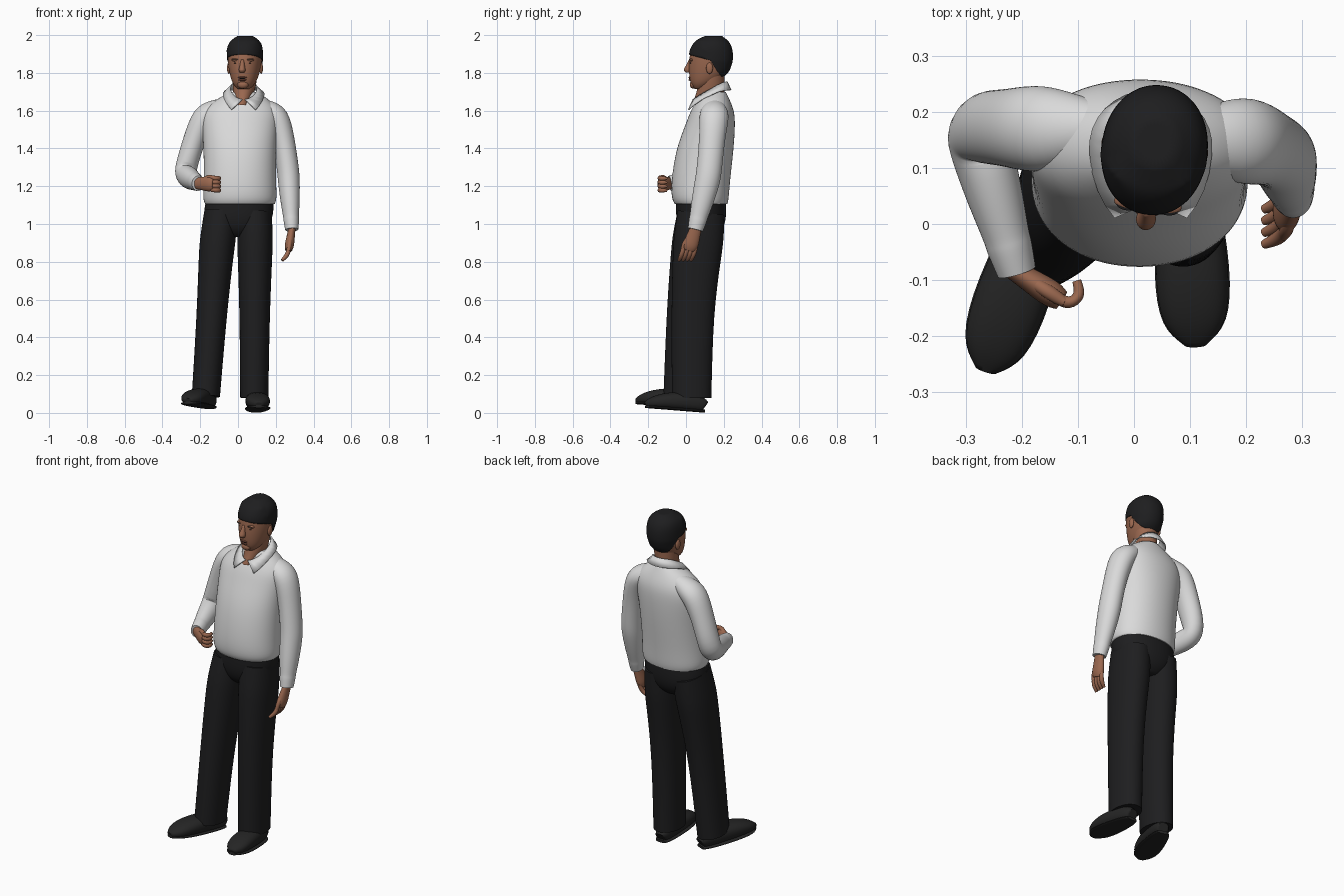
import bpy, bmesh
from math import sin, cos, pi, radians
from mathutils import Vector, Quaternion

cube = bpy.data.objects.get("Cube")
if cube:
    bpy.data.objects.remove(cube, do_unlink=True)

ACROSS, BACK, UP = Vector((1, 0, 0)), Vector((0, 1, 0)), Vector((0, 0, 1))


def material(name, red, green, blue):
    mat = bpy.data.materials.new(name)
    mat.use_nodes = True
    mat.diffuse_color = (red, green, blue, 1)
    mat.node_tree.nodes["Principled BSDF"].inputs["Base Color"].default_value = mat.diffuse_color
    return mat


SHIRT = material("shirt white", .7, .7, .7)
SKIN = material("brown skin", .33, .14, .08)
LIP = material("lip brown", .24, .09, .06)
HAIR = material("hair black", .013, .013, .014)
CLOTH = material("trouser black", .013, .013, .014)
LEATHER = material("shoe black", .018, .018, .018)


def finish(name, bm, mat, levels=2):
    bmesh.ops.recalc_face_normals(bm, faces=bm.faces)
    mesh = bpy.data.meshes.new(name)
    bm.to_mesh(mesh)
    bm.free()
    mesh.materials.append(mat)
    part = bpy.data.objects.new(name, mesh)
    bpy.context.collection.objects.link(part)
    bpy.ops.object.select_all(action="DESELECT")
    part.select_set(True)
    bpy.context.view_layer.objects.active = part
    bpy.ops.object.shade_smooth_by_angle(angle=radians(70))
    if levels:
        smooth = part.modifiers.new("smooth", "SUBSURF")
        smooth.levels = smooth.render_levels = levels
    return part


def loft_mesh(rings, sides=16, aim=None, power=2):
    """Rings are (centre, half width, half depth): level, or square to the path when aim is given."""
    bm = bmesh.new()
    crease = bm.edges.layers.float.new("crease_edge")
    centres = [Vector(ring[0]) for ring in rings]
    step = 2 * pi / sides
    swell = 3 / (2 + cos(step))  # makes up for what smoothing takes off
    loops = []
    for i, (centre, width, depth) in enumerate(rings):
        u, v = ACROSS, BACK
        if aim:
            ahead = centres[min(i + 1, len(rings) - 1)] - centres[max(i - 1, 0)]
            v = ahead.cross(aim).normalized()
            u = v.cross(ahead).normalized()
        loop = []
        for k in range(sides):
            c, s = cos(k * step), sin(k * step)
            size = swell * (abs(c) ** power + abs(s) ** power) ** (-1 / power)
            loop.append(bm.verts.new(centres[i] + u * c * size * width + v * s * size * depth))
        loops.append(loop)
    for low, high in zip(loops, loops[1:]):
        for k in range(sides):
            bm.faces.new((low[k - 1], low[k], high[k], high[k - 1]))
    for end in (loops[0], loops[-1]):
        for edge in bm.faces.new(end).edges:
            edge[crease] = 1
    return bm


def loft(name, mat, rings, **shape):
    return finish(name, loft_mesh(rings, **shape), mat)


def limb(name, mat, path, widths, flat=1.0, **shape):
    loft(name, mat, [(point, w, w * flat) for point, w in zip(path, widths)], **shape)


def ball(name, mat, place, size):
    bm = bmesh.new()
    bmesh.ops.create_uvsphere(bm, u_segments=16, v_segments=10, radius=1)
    for vert in bm.verts:
        vert.co = Vector(place) + vert.co * Vector(size)
    return finish(name, bm, mat, levels=0)


# Trousers
loft("hips", CLOTH, [((.01, .08, 1.13), .177, .13), ((0, .08, 1.03), .187, .134), ((0, .08, .96), .14, .11),
                     ((-.005, .08, .93), .06, .07)], power=2.3)
for name, hip, thigh, ankle in (
        ("left_leg", Vector((.09, .08, 1.06)), Vector((.09, .06, .85)), Vector((.086, .03, .08))),
        ("right_leg", Vector((-.09, .08, 1.06)), Vector((-.115, .05, .85)), Vector((-.17, -.015, .09)))):
    limb(name, CLOTH, [hip, hip.lerp(thigh, .6), thigh, thigh.lerp(ankle, .4) - BACK * .015, ankle],
         (.088, .094, .092, .079, .074), flat=1.4, aim=ACROSS, power=2.2)

# Shoes run from heel to toe over a thin sole
LAST = ((0, .03, .03), (.1, .05, .05), (.6, .068, .048), (.9, .058, .03), (1, .02, .015))
for name, heel, toe in (("left", Vector((.095, .1, .045)), Vector((.11, -.215, .07))),
                        ("right", Vector((-.145, .07, .064)), Vector((-.265, -.26, .09)))):
    loft(name + "_shoe", LEATHER, [(heel.lerp(toe, t) + UP * (h - .042), w, h) for t, w, h in LAST],
         aim=ACROSS, power=2.6)
    loft(name + "_sole", LEATHER, [(heel.lerp(toe, t) - UP * .036, w * 1.03, .008) for t, w, h in LAST],
         aim=ACROSS, power=3)

# Shirt body
loft("shirt_body", SHIRT,
     [((.01, .08, 1.105), .183, .138), ((.01, .075, 1.13), .195, .15), ((.01, .076, 1.22), .19, .155),
      ((.01, .1, 1.4), .19, .152), ((.01, .13, 1.53), .2, .13), ((.015, .14, 1.6), .2, .115),
      ((.025, .145, 1.66), .14, .085), ((.03, .145, 1.7), .07, .065)], sides=20, power=2.15)

# Folded collar, open at the front with two points
bm = bmesh.new()
rows = []
for i in range(-12, 13):
    row = []
    for gap, wide, front, back, high, drop, curve in ((6, .072, .105, .08, 1.755, .095, 1.5),
                                                      (36, .11, .16, .1, 1.71, .135, 2.6)):
        angle = radians(180 + i / 12 * (180 - gap))
        reach = front if cos(angle) > 0 else back
        fall = drop * ((1 + cos(angle)) / 2) ** curve
        row.append(bm.verts.new((.03 + wide * sin(angle), .14 - reach * cos(angle), high - fall)))
    rows.append(row)
for (top, low), (next_top, next_low) in zip(rows, rows[1:]):
    bm.faces.new((top, next_top, next_low, low))
collar = finish("collar", bm, SHIRT, levels=0)
collar.modifiers.new("thickness", "SOLIDIFY").thickness = .006


def arm(name, out, shoulder, elbow, wrist):
    """A sleeve that slopes from the neck over the shoulder and ends in a cuff."""
    path, widths = [shoulder - out * .12 + UP * .05, shoulder - out * .05 + UP * .02], [.04, .06]
    for start, end, stops in ((shoulder, elbow, ((.02, .07), (.4, .058), (.9, .058))),
                              (elbow, wrist, ((.1, .058), (.5, .05), (.78, .04), (.8, .042), (1, .035)))):
        for t, width in stops:
            path.append(start.lerp(end, t) + out * .05 * t * (1 - t) * (start == shoulder))
            widths.append(width)
    limb(name + "_sleeve", SHIRT, path, widths, flat=1.15, aim=ACROSS + UP * .01)


def hand(name, wrist, knuckle, side, curl):
    """Palm, four fingers that bend by curl at each joint, and a thumb."""
    ahead = (knuckle - wrist).normalized()
    limb(name + "_palm", SKIN, [wrist.lerp(knuckle, t) for t in (-.15, .4, .9, 1.15)],
         (.03, .036, .043, .03), flat=.6, sides=12, aim=side)
    taper = (.011, .0125, .012, .008)
    for i in range(4):
        point, along = knuckle + side * .021 * (i - 1.5), ahead
        path = [point]
        for joint in range(3):
            point = point + along * .028
            path.append(point)
            along = Quaternion(side, radians(curl)) @ along
        limb(f"{name}_finger_{i + 1}", SKIN, path, taper, sides=8, aim=side)
    root, tip = wrist.lerp(knuckle, .4) - side * .02, knuckle + ahead * .02 - side * .037
    limb(name + "_thumb", SKIN, [root, root.lerp(tip, .4) - side * .01, root.lerp(tip, .8), tip],
         taper, sides=8, aim=side)


# Left arm hangs, right arm is bent with a loose fist
wrist = Vector((.285, .05, .97))
arm("left", ACROSS, Vector((.205, .15, 1.58)), Vector((.268, .12, 1.25)), wrist)
hand("left", wrist, Vector((.27, .02, .875)), BACK, 20)
wrist = Vector((-.21, -.085, 1.215))
arm("right", -ACROSS, Vector((-.175, .17, 1.58)), Vector((-.285, .175, 1.26)), wrist)
hand("right", wrist, Vector((-.14, -.13, 1.212)), -UP, -70)

# Neck
loft("neck", SKIN, [((.02, .12, 1.63), .04, .09), ((.03, .13, 1.7), .06, .07), ((.04, .14, 1.8), .065, .065)])


# The head is made round its own axis, then turned
def head_rings(grow):
    profile = ((1.715, -.09, -.04, .03), (1.74, -.112, .02, .06), (1.8, -.12, .09, .08), (1.86, -.119, .11, .09),
               (1.92, -.112, .11, .092), (1.965, -.085, .09, .08), (1.992, -.03, .05, .035))
    return [((0, (front + back) / 2, z + grow), width + grow, (back - front) / 2 + grow)
            for z, front, back, width in profile]


head = [loft("head", SKIN, head_rings(0), sides=24, power=2.1)]

# Hair: a larger skull shell cut along the hairline, behind the ears and at the nape
bm = loft_mesh(head_rings(.004), sides=32, power=2.1)
cuts = [(Vector((0, 0, 1.868)), Vector((0, .25, 1))), (Vector((0, .01, 1.86)), Vector((0, 1, .6))),
        (Vector((0, 0, 1.777)), UP)]
for point, normal in cuts:
    bmesh.ops.bisect_plane(bm, geom=bm.verts[:] + bm.edges[:] + bm.faces[:], plane_co=point, plane_no=normal)
bare = []
for face in bm.faces:
    crown, rear, nape = [(face.calc_center_median() - point).dot(normal) > 0 for point, normal in cuts]
    if not (nape and (crown or rear)):
        bare.append(face)
bmesh.ops.delete(bm, geom=bare, context="FACES")
hair = finish("hair", bm, HAIR)
shell = hair.modifiers.new("thickness", "SOLIDIFY")
shell.thickness, shell.offset = .01, -1
head.append(hair)

# Face
head += [
    loft("nose", SKIN, [((0, -.108, 1.87), .009, .012), ((0, -.122, 1.835), .013, .016),
                        ((0, -.129, 1.815), .02, .022), ((0, -.125, 1.803), .013, .014)], sides=12),
    ball("upper_lip", LIP, (0, -.112, 1.776), (.024, .011, .005)),
    ball("mouth_gap", HAIR, (0, -.112, 1.77), (.016, .009, .003)),
    ball("lower_lip", LIP, (0, -.111, 1.763), (.021, .011, .006)),
    ball("chin", SKIN, (0, -.096, 1.738), (.03, .02, .022))]
for name, s in (("left", 1), ("right", -1)):
    head += [
        ball(name + "_ear", SKIN, (s * .086, 0, 1.825), (.01, .018, .03)),
        ball(name + "_eye", HAIR, (s * .035, -.103, 1.852), (.011, .008, .003)),
        ball(name + "_brow_ridge", SKIN, (s * .035, -.1, 1.869), (.026, .014, .009)),
        ball(name + "_eyebrow", HAIR, (s * .036, -.106, 1.872), (.02, .01, .002))]
for part in head:
    part.location = (.037, .135, 0)
    part.rotation_euler.z = radians(-7)
